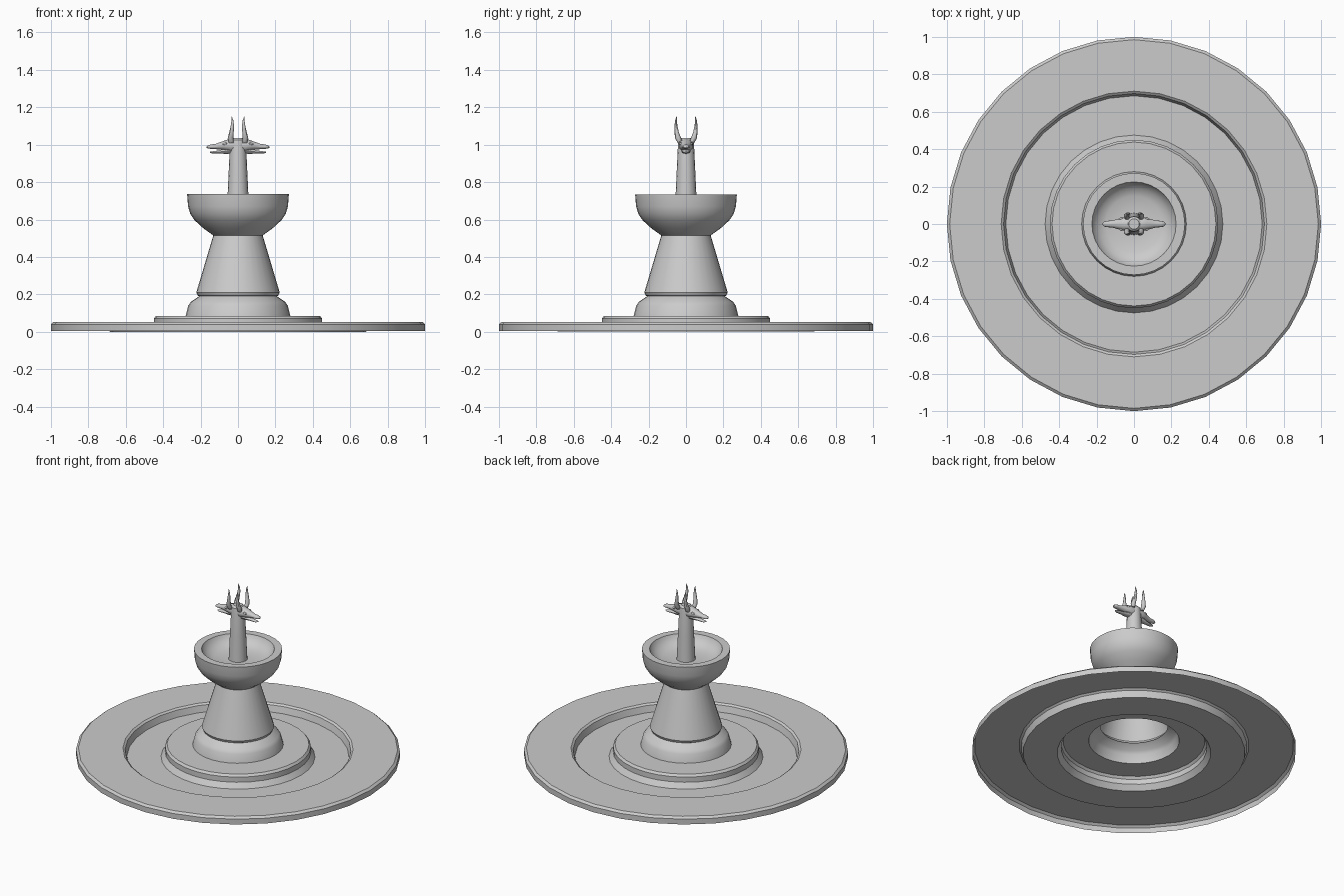
import bpy, bmesh, math
from mathutils import Vector


def finish(name, bm, angle=30):
    bmesh.ops.recalc_face_normals(bm, faces=bm.faces)
    me = bpy.data.meshes.new(name)
    bm.to_mesh(me)
    bm.free()
    ob = bpy.data.objects.new(name, me)
    bpy.context.collection.objects.link(ob)
    bpy.ops.object.select_all(action='DESELECT')
    ob.select_set(True)
    bpy.context.view_layer.objects.active = ob
    bpy.ops.object.shade_smooth_by_angle(angle=math.radians(angle))
    return ob


def skin(bm, rings, cap=False):
    n = len(rings[0])
    vs = [[bm.verts.new(p) for p in r] for r in rings]
    for a, b in zip(vs, vs[1:]):
        for i in range(n):
            j = (i + 1) % n
            bm.faces.new((a[i], a[j], b[j], b[i]))
    if cap:
        bm.faces.new(vs[0])
        bm.faces.new(vs[-1])


def lathe(name, profile, n=32, cap_top=False):
    bm = bmesh.new()
    rings = [[(r * math.cos(2 * math.pi * i / n), r * math.sin(2 * math.pi * i / n), z)
              for i in range(n)] for r, z in profile]
    skin(bm, rings)
    if cap_top:
        bm.verts.ensure_lookup_table()
        bm.faces.new(bm.verts[-n:])
    return finish(name, bm)


def loft(name, sections, u, v, side, n=12):
    """Elliptical sections (centre, radius u, radius v), turned to face +x or -x."""
    bm = bmesh.new()
    u, v = Vector(u), Vector(v)
    rings = []
    for c, ru, rv in sections:
        ring = []
        for i in range(n):
            t = 2 * math.pi * i / n
            p = Vector(c) + u * ru * math.cos(t) + v * rv * math.sin(t)
            ring.append((p.x * side, p.y, p.z))
        rings.append(ring)
    skin(bm, rings, cap=True)
    return finish(name, bm, 45)


# Ground basin: thin open-bottomed shell with rim, sunken floor and step
lathe("basin", [(1.0, 0.004), (1.0, 0.04), (0.985, 0.053), (0.71, 0.053),
                (0.697, 0.043), (0.685, 0.0), (0.475, 0.0), (0.45, 0.035),
                (0.45, 0.07), (0.438, 0.085), (0.28, 0.085)])

# Hollow plinth and tapered pedestal
lathe("pedestal", [(0.28, 0.085), (0.266, 0.14), (0.252, 0.16), (0.208, 0.19),
                   (0.216, 0.194), (0.223, 0.21), (0.132, 0.515)])

# Upper bowl
lathe("bowl", [(0.132, 0.515), (0.185, 0.553), (0.232, 0.596), (0.255, 0.63),
               (0.267, 0.67), (0.272, 0.735), (0.225, 0.735), (0.215, 0.712),
               (0.19, 0.688), (0.15, 0.668), (0.0575, 0.668)])

# Central column the heads grow from
lathe("neck_column", [(0.0585, 0.668), (0.05, 0.85), (0.043, 1.0), (0.04, 1.025),
                      (0.028, 1.036)], n=16, cap_top=True)

# Two opposite antelope heads
Y, Z, X = (0, 1, 0), (0, 0, 1), (1, 0, 0)
for side, tag in ((1, "right"), (-1, "left")):
    # Skull narrowing into the upper muzzle
    loft(f"head_{tag}", [((0.0, 0, 0.995), 0.036, 0.036), ((0.04, 0, 0.996), 0.038, 0.036),
                         ((0.065, 0, 0.996), 0.034, 0.028), ((0.09, 0, 0.994), 0.026, 0.021),
                         ((0.12, 0, 0.99), 0.018, 0.014), ((0.145, 0, 0.989), 0.017, 0.012),
                         ((0.16, 0, 0.988), 0.013, 0.008), ((0.167, 0, 0.986), 0.005, 0.003)],
         Y, Z, side)
    # Slightly open lower jaw
    loft(f"jaw_{tag}", [((0.02, 0, 0.969), 0.026, 0.016), ((0.06, 0, 0.966), 0.023, 0.015),
                        ((0.1, 0, 0.961), 0.015, 0.009), ((0.135, 0, 0.958), 0.013, 0.006),
                        ((0.15, 0, 0.959), 0.006, 0.003)], Y, Z, side)
    for s, lr in ((1, "a"), (-1, "b")):
        # Upright curved horns
        loft(f"horn_{tag}_{lr}", [((0.036, s * 0.032, 1.01), 0.013, 0.013),
                                  ((0.04, s * 0.042, 1.035), 0.015, 0.016),
                                  ((0.035, s * 0.05, 1.065), 0.012, 0.012),
                                  ((0.03, s * 0.054, 1.1), 0.009, 0.008),
                                  ((0.03, s * 0.053, 1.13), 0.005, 0.005),
                                  ((0.034, s * 0.05, 1.15), 0.001, 0.001)], X, Y, side, 8)
        # Brow and eye bulge
        loft(f"eye_{tag}_{lr}", [((0.058, s * 0.029, 1.005), 0.003, 0.003),
                                 ((0.065, s * 0.029, 1.005), 0.008, 0.008),
                                 ((0.074, s * 0.027, 1.004), 0.007, 0.007),
                                 ((0.083, s * 0.024, 1.003), 0.002, 0.002)], Y, Z, side, 8)
